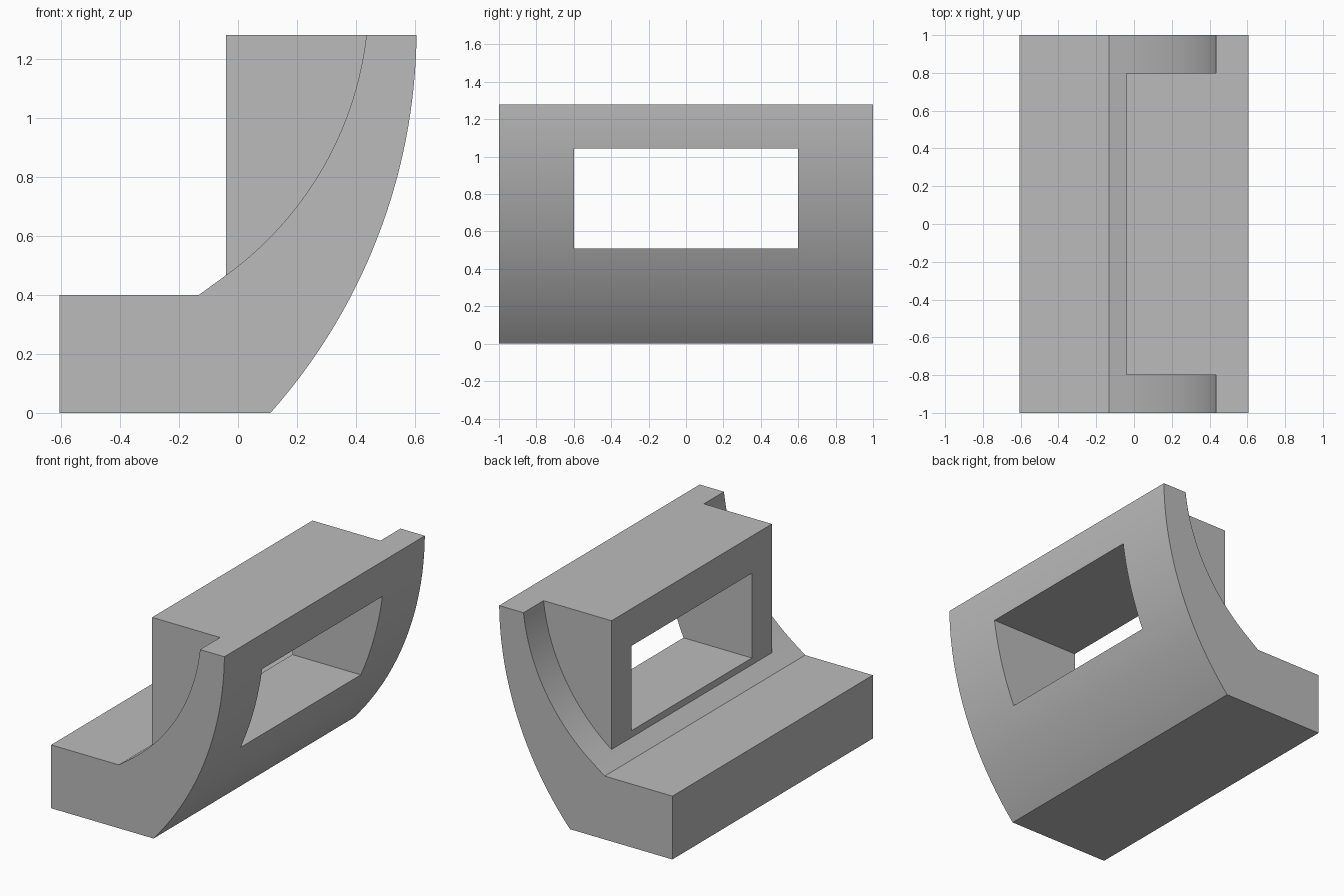
import bpy
import bmesh
from math import atan2, cos, sin, hypot, radians

if "Cube" in bpy.data.objects:
    bpy.data.objects.remove(bpy.data.objects["Cube"], do_unlink=True)

grey = bpy.data.materials.new("plain grey")
grey.use_nodes = True
GREY = (0.5, 0.5, 0.5, 1)
grey.diffuse_color = GREY
grey.node_tree.nodes["Principled BSDF"].inputs["Base Color"].default_value = GREY


def arc(centre, start, end, steps):
    """Points on an arc, easing the radius so both ends are met exactly."""
    polar = [(atan2(p[1] - centre[1], p[0] - centre[0]),
              hypot(p[0] - centre[0], p[1] - centre[1])) for p in (start, end)]
    points = []
    for i in range(steps + 1):
        t = i / steps
        a, r = (u + (v - u) * t for u, v in zip(*polar))
        points.append((centre[0] + r * cos(a), centre[1] + r * sin(a)))
    return points


def prism(name, profile, y0, y1):
    """Extrude an xz profile along y."""
    bm = bmesh.new()
    face = bm.faces.new([bm.verts.new((x, y0, z)) for x, z in profile])
    grown = bmesh.ops.extrude_face_region(bm, geom=[face])["geom"]
    moved = [v for v in grown if isinstance(v, bmesh.types.BMVert)]
    bmesh.ops.translate(bm, verts=moved, vec=(0, y1 - y0, 0))
    bmesh.ops.recalc_face_normals(bm, faces=bm.faces)
    mesh = bpy.data.meshes.new(name)
    bm.to_mesh(mesh)
    bm.free()
    mesh.materials.append(grey)
    obj = bpy.data.objects.new(name, mesh)
    bpy.context.collection.objects.link(obj)
    return obj


# Curved bracket: foot, swept outer wall and upright block in one silhouette
TOP, FOOT, BLOCK = 1.28, 0.4, -0.04
seam = (BLOCK, 0.467)
outer = arc((-1.356, 1.302), (0.11, 0), (0.605, TOP), 32)
body = prism("curved_bracket", [(-0.605, 0)] + outer + [
    (BLOCK, TOP), seam, (-0.132, FOOT), (-0.605, FOOT)], -1, 1)

# Side recesses above the inner sweep, and the rectangular window
inner = arc((-0.724, 1.412), seam, (0.435, TOP), 32)
recess = [(-0.1, seam[1])] + inner + [(0.435, 1.5), (-0.1, 1.5)]
window = [(-1, 0.51), (1, 0.51), (1, 1.045), (-1, 1.045)]
cutters = [prism("left_recess_cutter", recess, 0.8, 1.2),
           prism("right_recess_cutter", recess, -1.2, -0.8),
           prism("window_cutter", window, -0.6, 0.6)]

bpy.context.view_layer.objects.active = body
body.select_set(True)
for cutter in cutters:
    cut = body.modifiers.new(cutter.name, "BOOLEAN")
    cut.operation = "DIFFERENCE"
    cut.solver = "EXACT"
    cut.object = cutter
    bpy.ops.object.modifier_apply(modifier=cut.name)
    bpy.data.objects.remove(cutter, do_unlink=True)

bpy.ops.object.shade_smooth_by_angle(angle=radians(20))
